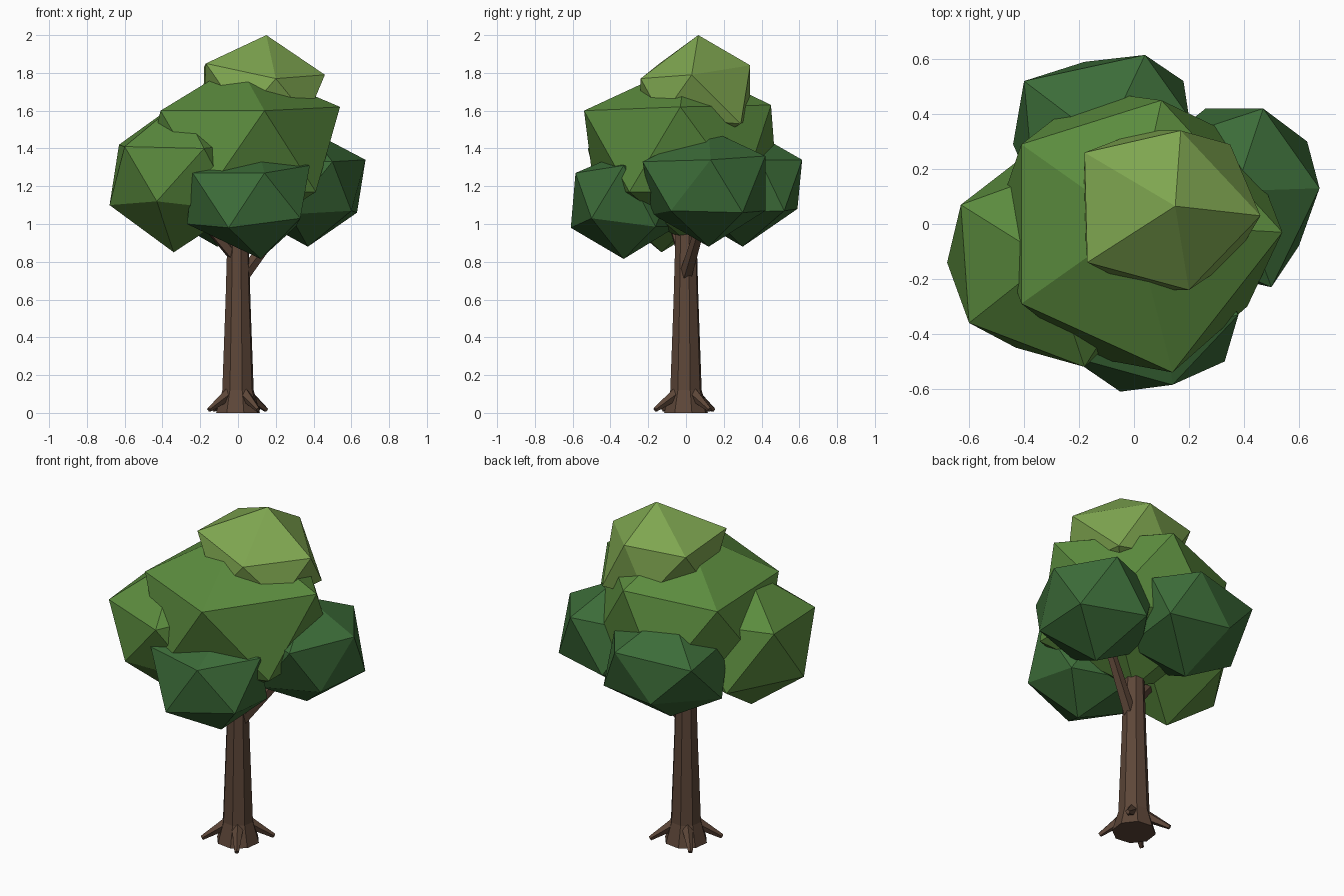
import bpy, bmesh, math
from mathutils import Vector, Matrix

if "Cube" in bpy.data.objects:
    bpy.data.objects.remove(bpy.data.objects["Cube"])


def material(name, rgb):
    m = bpy.data.materials.new(name)
    m.diffuse_color = (*rgb, 1)
    m.use_nodes = True
    m.node_tree.nodes["Principled BSDF"].inputs["Base Color"].default_value = m.diffuse_color
    return m


BARK = material("bark", (0.11, 0.062, 0.04))
DARK = material("leaf_dark", (0.045, 0.15, 0.04))
MID = material("leaf_mid", (0.105, 0.26, 0.048))
LIGHT = material("leaf_light", (0.21, 0.38, 0.08))


def finish(name, bm, mat):
    bmesh.ops.recalc_face_normals(bm, faces=bm.faces)
    mesh = bpy.data.meshes.new(name)
    bm.to_mesh(mesh)
    bm.free()
    mesh.materials.append(mat)
    ob = bpy.data.objects.new(name, mesh)
    bpy.context.collection.objects.link(ob)
    return ob


def clump(name, centre, radius, height, mat, pulls=()):
    """Squashed icosahedron; the corner nearest each pull point snaps to it."""
    bm = bmesh.new()
    bmesh.ops.create_icosphere(bm, subdivisions=1, radius=1)
    for v in bm.verts:
        v.co = Vector(centre) + Vector((v.co.x * radius, v.co.y * radius, v.co.z * height))
    for p in map(Vector, pulls):
        min(bm.verts, key=lambda v: (v.co - p).length).co = p
    return finish(name, bm, mat)


def limb(name, start, end, r1, r2, sides=5):
    """Tapered stick between two points."""
    a, b = Vector(start), Vector(end)
    d = b - a
    bm = bmesh.new()
    rot = d.to_track_quat('Z', 'Y').to_matrix().to_4x4()
    bmesh.ops.create_cone(bm, cap_ends=True, segments=sides, radius1=r1, radius2=r2,
                          depth=d.length, matrix=Matrix.Translation((a + b) / 2) @ rot)
    return finish(name, bm, BARK)


# Trunk: eight-sided, flared at the foot
bm = bmesh.new()
rings = []
for z, r in ((0, 0.12), (0.12, 0.086), (0.6, 0.068), (1.08, 0.054)):
    rings.append([bm.verts.new((r * math.cos(a), r * math.sin(a), z))
                  for a in (math.radians(45 * i + 15) for i in range(8))])
for lo, hi in zip(rings, rings[1:]):
    for i in range(8):
        j = (i + 1) % 8
        bm.faces.new((lo[i], lo[j], hi[j], hi[i]))
bm.faces.new(rings[0])
bm.faces.new(rings[-1])
finish("trunk", bm, BARK)

# Roots
for n, deg in enumerate((40, 132, 218, 303)):
    c, s = math.cos(math.radians(deg)), math.sin(math.radians(deg))
    limb(f"root_{n + 1}", (0.06 * c, 0.06 * s, 0.1), (0.195 * c, 0.195 * s, 0.016), 0.034, 0.013)

# Branches reaching into the side clumps
limb("branch_right", (0.03, 0.0, 0.73), (0.33, 0.12, 1.13), 0.036, 0.022)
limb("branch_left", (-0.01, -0.01, 0.82), (-0.28, -0.11, 1.13), 0.034, 0.022)

# Foliage
clump("crown_main", (0, 0, 1.38), 0.57, 0.47, MID,
      [(-0.41, -0.29, 1.6), (0.14, -0.54, 1.6), (0.54, -0.03, 1.62),
       (0.1, 0.45, 1.63), (-0.41, 0.29, 1.58)])
clump("crown_top", (0.12, 0.05, 1.7), 0.34, 0.3, LIGHT,
      [(0.15, 0.065, 2.0), (0.46, 0.03, 1.79), (0.17, 0.34, 1.84), (-0.18, 0.26, 1.83),
       (-0.17, -0.14, 1.85), (0.2, -0.24, 1.77), (0.35, 0.29, 1.53)])
clump("crown_left", (-0.31, -0.13, 1.25), 0.42, 0.4, MID,
      [(-0.68, -0.14, 1.1), (-0.63, 0.07, 1.42), (-0.6, -0.36, 1.41),
       (-0.18, -0.52, 1.4), (-0.43, -0.45, 1.12), (-0.34, -0.13, 0.85)])
clump("crown_right", (0.37, 0.12, 1.19), 0.35, 0.31, DARK,
      [(0.675, 0.13, 1.34), (0.63, 0.3, 1.06), (0.47, 0.42, 1.36),
       (0.26, 0.42, 1.07), (0.6, -0.08, 1.07), (0.5, -0.23, 1.33)])
clump("crown_front", (0.06, -0.34, 1.12), 0.34, 0.3, DARK,
      [(-0.05, -0.61, 0.98), (0.14, -0.585, 1.27), (0.33, -0.5, 1.03), (0.38, -0.33, 1.31),
       (-0.24, -0.48, 1.27), (-0.27, -0.35, 1.0), (0.12, -0.33, 0.815), (0.12, -0.4, 1.35)])
clump("crown_back", (-0.11, 0.3, 1.2), 0.35, 0.32, DARK,
      [(0.04, 0.615, 1.34), (-0.18, 0.59, 1.08), (-0.4, 0.52, 1.31),
       (0.18, 0.52, 1.07), (-0.44, 0.29, 1.07), (0.2, 0.39, 1.34)])
